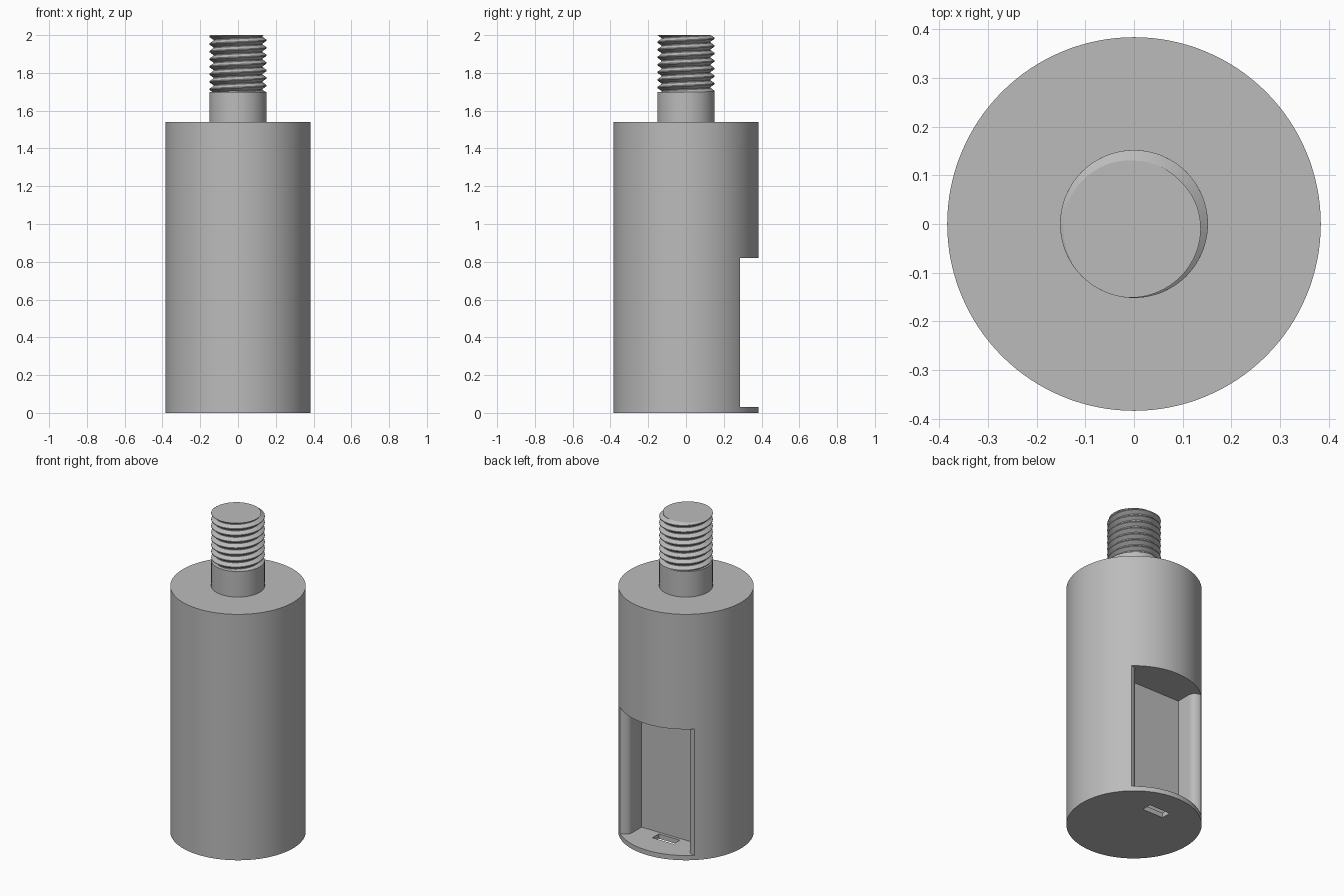
import bpy, bmesh, math
from mathutils import Vector

cube = bpy.data.objects.get("Cube")
if cube:
    bpy.data.objects.remove(cube, do_unlink=True)

steel = bpy.data.materials.new("grey steel")
steel.use_nodes = True
GREY = (0.5, 0.5, 0.5, 1)
steel.diffuse_color = GREY
steel.node_tree.nodes["Principled BSDF"].inputs["Base Color"].default_value = GREY


def finish(name, bm):
    bmesh.ops.recalc_face_normals(bm, faces=bm.faces)
    mesh = bpy.data.meshes.new(name)
    bm.to_mesh(mesh)
    bm.free()
    obj = bpy.data.objects.new(name, mesh)
    bpy.context.collection.objects.link(obj)
    mesh.materials.append(steel)
    return obj


def prism(name, points, z0, z1):
    """Extrude a closed outline between two heights."""
    bm = bmesh.new()
    face = bm.faces.new([bm.verts.new((x, y, z0)) for x, y in points])
    top = bmesh.ops.extrude_face_region(bm, geom=[face])["geom"]
    verts = [v for v in top if isinstance(v, bmesh.types.BMVert)]
    bmesh.ops.translate(bm, verts=verts, vec=(0, 0, z1 - z0))
    return finish(name, bm)


def circle(r, n):
    return [(r * math.cos(2 * math.pi * i / n), r * math.sin(2 * math.pi * i / n))
            for i in range(n)]


def activate(obj):
    bpy.ops.object.select_all(action="DESELECT")
    obj.select_set(True)
    bpy.context.view_layer.objects.active = obj


def cut(obj, cutter):
    cutter.hide_render = True
    mod = obj.modifiers.new("cut", "BOOLEAN")
    mod.operation = "DIFFERENCE"
    mod.solver = "EXACT"
    mod.object = cutter
    activate(obj)
    bpy.ops.object.modifier_apply(modifier=mod.name)
    bpy.data.objects.remove(cutter, do_unlink=True)


def smooth(obj):
    activate(obj)
    bpy.ops.object.shade_smooth_by_angle(angle=math.radians(25))


# Main cylinder
body = prism("body", circle(0.384, 128), 0, 1.54)

# Back pocket with rounded lips along its upright edges
lip_x, lip_y, wall_x, wall_y, lip = 0.257, 0.285, 0.205, 0.147, 0.045
side = [(wall_x, wall_y)]
for i in range(9):
    a = math.pi / 2 * i / 8
    side.append((lip_x - (lip_x - wall_x) * math.cos(a),
                 lip_y - lip + lip * math.sin(a)))
side.append((lip_x, 0.5))
outline = side + [(-x, y) for x, y in reversed(side)]
cut(body, prism("pocket_cutter", outline, 0.03, 0.82))

# Slot through the pocket floor
slot = [(-0.073, 0.165), (0.073, 0.165), (0.073, 0.228), (-0.073, 0.228)]
cut(body, prism("slot_cutter", slot, -0.1, 0.1))
smooth(body)

# Plain neck of the stud
STUD_R = 0.152
smooth(prism("stud_neck", circle(STUD_R, 96), 1.54, 1.70))

# Helical thread, trimmed flat at both ends
PITCH, ROOT_R, SEG, TURNS = 0.04, 0.13, 72, 12
START = math.radians(-115)
profile = [(-0.06, STUD_R), (0.06, STUD_R), (0.44, ROOT_R), (0.56, ROOT_R)]
bm = bmesh.new()
steps = SEG * TURNS
strands = []
for offset, r in profile:
    strand = []
    for k in range(steps + 1):
        a = START + 2 * math.pi * k / SEG
        z = 2.0 + PITCH * (k / SEG + offset - 10)
        strand.append(bm.verts.new((r * math.cos(a), r * math.sin(a), z)))
    strands.append(strand)
strands.append(strands[0][SEG:])
for low, high in zip(strands, strands[1:]):
    for k in range(len(high) - 1):
        bm.faces.new((low[k], low[k + 1], high[k + 1], high[k]))
for height, direction in ((1.70, -1), (2.0, 1)):
    bmesh.ops.bisect_plane(bm, geom=bm.verts[:] + bm.edges[:] + bm.faces[:],
                           dist=1e-6, plane_co=Vector((0, 0, height)),
                           plane_no=Vector((0, 0, direction)), clear_outer=True)
    rim = [e for e in bm.edges if e.is_boundary
           and all(abs(v.co.z - height) < 1e-4 for v in e.verts)]
    bmesh.ops.edgeloop_fill(bm, edges=rim)
smooth(finish("stud_thread", bm))
